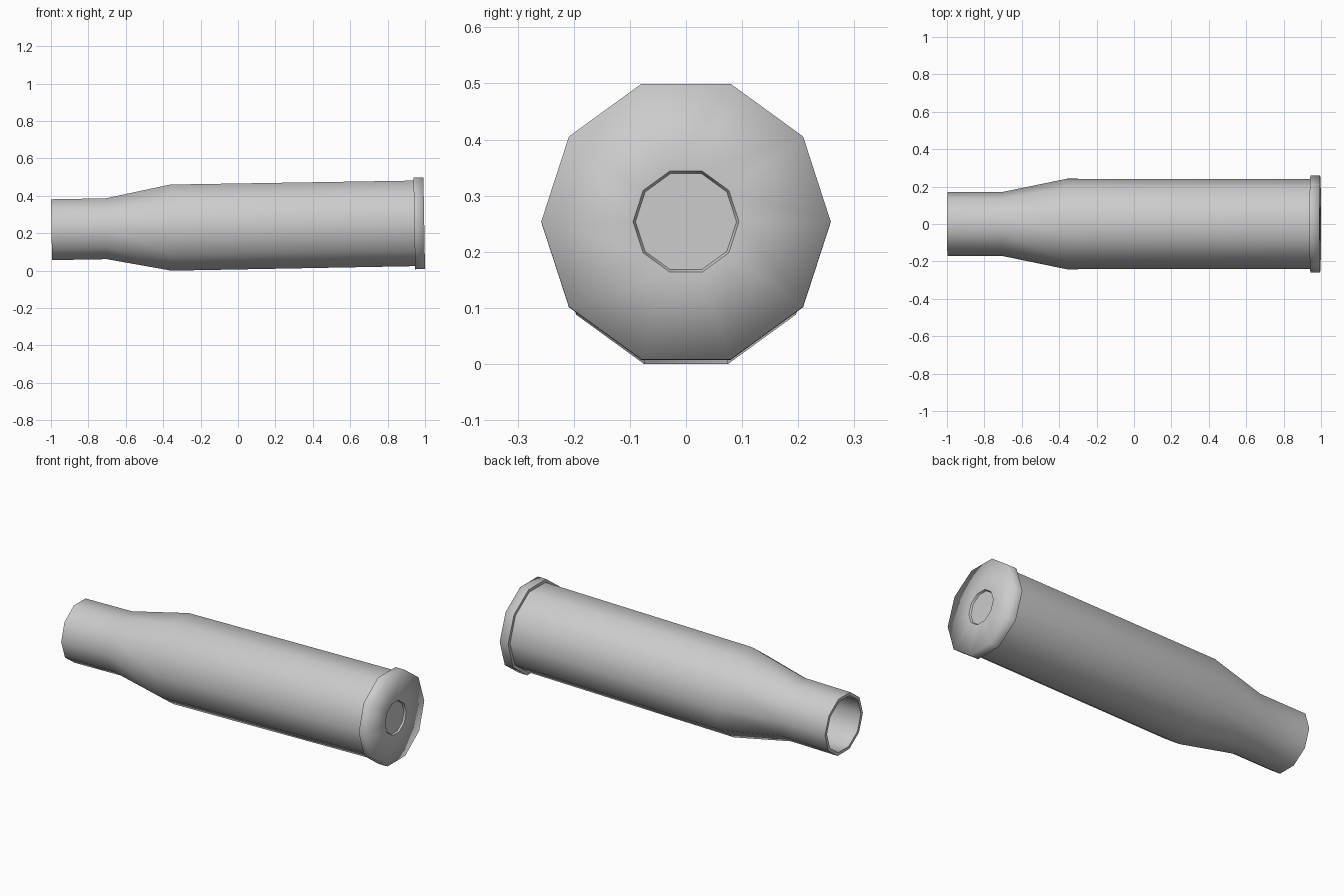
import bpy, bmesh, math
from mathutils import Matrix

if "Cube" in bpy.data.objects:
    bpy.data.objects.remove(bpy.data.objects["Cube"])

SIDES = 10


def lathe(name, profile, sharp):
    """Revolve closed (x, radius) profile round the x axis; 'sharp' lists hard rings."""
    bm = bmesh.new()
    rings = []
    for x, r in profile:
        rings.append([bm.verts.new((x, r * math.cos(2 * math.pi * k / SIDES),
                                    r * math.sin(2 * math.pi * k / SIDES)))
                      for k in range(SIDES)])
    for a, b in zip(rings, rings[1:]):
        for k in range(SIDES):
            j = (k + 1) % SIDES
            bm.faces.new((a[k], a[j], b[j], b[k]))
    # end caps: cavity floor and primer face
    bm.faces.new(rings[0])
    bm.faces.new(rings[-1])
    bmesh.ops.recalc_face_normals(bm, faces=bm.faces)
    for f in bm.faces:
        f.smooth = True
    for i in sharp:
        for k in range(SIDES):
            bm.edges.get((rings[i][k], rings[i][(k + 1) % SIDES])).smooth = False
    # slight tilt, then rest on the ground and centre along x
    bm.transform(Matrix.Rotation(-math.radians(1.0), 4, 'Y'))
    xs = [v.co.x for v in bm.verts]
    zs = [v.co.z for v in bm.verts]
    bm.transform(Matrix.Translation((-(min(xs) + max(xs)) / 2, 0, -min(zs))))
    me = bpy.data.meshes.new(name)
    bm.to_mesh(me)
    bm.free()
    ob = bpy.data.objects.new(name, me)
    bpy.context.collection.objects.link(ob)
    return ob


# cavity -> mouth -> neck -> shoulder -> body -> rim -> base -> primer recess
profile = [
    (0.90, 0.222), (-0.35, 0.224), (-0.70, 0.153), (-0.998, 0.153),
    (-0.998, 0.171), (-0.705, 0.171), (-0.36, 0.242), (0.942, 0.2405),
    (0.942, 0.258), (0.995, 0.258),
    (0.995, 0.0945), (0.985, 0.090), (0.985, 0.083),
]
lathe("cartridge_case", profile, sharp=[0, 3, 4, 7, 8, 10, 11, 12])
